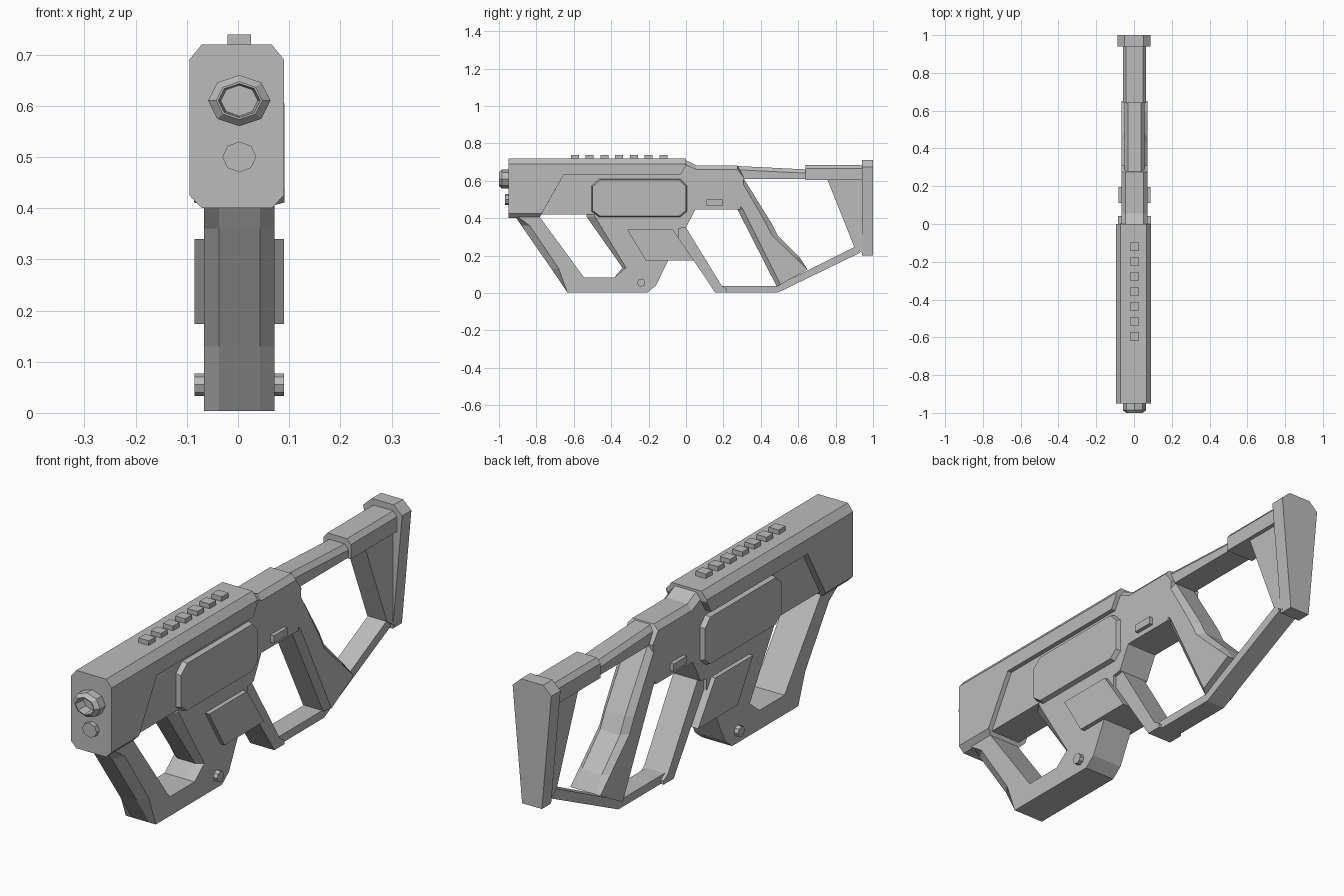
import bpy, bmesh, math
from mathutils import Vector

old = bpy.data.objects.get("Cube")
if old:
    bpy.data.objects.remove(old)

grey = bpy.data.materials.new("plain grey")
grey.use_nodes = True
COLOUR = (0.5, 0.5, 0.5, 1)
grey.diffuse_color = COLOUR
grey.node_tree.nodes["Principled BSDF"].inputs["Base Color"].default_value = COLOUR
MID = 0.0025


def loft(name, rings, cap=True):
    """Joins equal-length rings of points with quads and caps the ends."""
    bm = bmesh.new()
    loops = [[bm.verts.new(p) for p in ring] for ring in rings]
    n = len(loops[0])
    for a, b in zip(loops, loops[1:]):
        for i in range(n):
            j = (i + 1) % n
            bm.faces.new((a[i], a[j], b[j], b[i]))
    if cap:
        bm.faces.new(loops[0][::-1])
        bm.faces.new(loops[-1])
    bmesh.ops.remove_doubles(bm, verts=bm.verts, dist=0.0001)
    bmesh.ops.recalc_face_normals(bm, faces=bm.faces)
    mesh = bpy.data.meshes.new(name)
    bm.to_mesh(mesh)
    bm.free()
    mesh.materials.append(grey)
    obj = bpy.data.objects.new(name, mesh)
    bpy.context.collection.objects.link(obj)
    return obj


def slab(name, profile, half, edge=None, half_edge=None, mid=MID):
    """Side profile (y, z) across the width; 'edge' is the chamfered outer outline."""
    layers = [(half, profile)]
    if edge:
        layers.append((half_edge, edge))
    full = [(-x, p) for x, p in reversed(layers)] + layers
    return loft(name, [[(mid + x, y, z) for y, z in p] for x, p in full])


def shift(profile, moves):
    """Copies a profile with some points moved: {index: (dy, dz)}."""
    return [(y + moves.get(i, (0, 0))[0], z + moves.get(i, (0, 0))[1])
            for i, (y, z) in enumerate(profile)]


def shrink(profile, d):
    cy = sum(p[0] for p in profile) / len(profile)
    cz = sum(p[1] for p in profile) / len(profile)
    return [(y - math.copysign(d, y - cy), z - math.copysign(d, z - cz)) for y, z in profile]


def octagon(y, z, rx, rz):
    return [(MID + rx * math.cos(i * math.pi / 4), y, z + rz * math.sin(i * math.pi / 4))
            for i in range(8)]


# Wide front housing with chamfered long edges
housing = [(-.95, .40), (-.95, .72), (0, .72), (0, .68), (-.03, .63), (-.655, .63), (-.785, .40)]
slab("front_housing", housing, .068,
     shift(housing, {0: (0, .025), 1: (0, -.03), 2: (0, -.03), 6: (.014, .025)}), .0925, -.0025)

# Sight rail teeth
for i in range(7):
    y = -.616 + i * .079
    slab("rail_tooth", [(y, .71), (y, .739), (y + .043, .739), (y + .043, .71)], .023)

# Receiver behind and below the housing
receiver = [(-.8, .42), (-.8, .6), (-.655, .65), (-.03, .65), (0, .71), (.055, .683), (.275, .683),
            (.31, .615), (.29, .447), (.05, .447), (0, .35), (-.07, .34), (-.07, .42)]
slab("receiver", receiver, .048,
     shift(receiver, {4: (0, -.025), 5: (0, -.022), 6: (0, -.022)}), .0685)

# Front handle frame, open at the top, with chamfered strut and hole
frame = [(-.92, .42), (-.88, .36), (-.72, .13), (-.635, .004), (-.205, .004), (-.16, .04),
         (-.095, .175), (-.04, .29), (-.04, .5), (-.5, .5), (-.533, .41), (-.34, .135),
         (-.383, .083), (-.545, .083), (-.785, .41), (-.785, .5), (-.92, .5)]
slab("handle_frame", frame, .04,
     shift(frame, {1: (.045, 0), 2: (.04, 0), 10: (.045, 0), 11: (.02, 0)}), .0685)

# Rear grip, slanted and chamfered
grip = [(.26, .66), (.31, .61), (.458, .372), (.49, .308), (.608, .19), (.65, .126),
        (.485, .035), (.275, .447), (.26, .5)]
slab("rear_grip", grip, .045,
     shift(grip, {1: (-.02, 0), 2: (-.03, 0), 3: (-.03, 0), 4: (-.025, 0),
                  6: (.02, .01), 7: (.03, 0)}), .0685)

# Trigger guard and the rail that runs back to the stock
slab("trigger_guard", [(-.07, .34), (0, .35), (.19, .04), (.22, .02), (.22, .004), (.155, .004)], .055)
slab("lower_rail", [(.17, .038), (.485, .038), (.91, .25), (.93, .215), (.495, .004), (.17, .004)], .042)

# Stock tubes with chamfered tops
for name, pts, w in (
        ("stock_tube", [(.25, .61), (.25, .68), (.66, .66), (.66, .61)], .052),
        ("stock_sleeve", [(.64, .605), (.64, .685), (.95, .685), (.95, .605)], .062)):
    slab(name, pts, w - .017, shift(pts, {1: (0, -.02), 2: (0, -.02)}), w)

# Stock web and tapered butt plate
slab("stock_web", [(.75, .62), (.95, .62), (.95, .21), (.9, .245)], .045)
butt = [(-.088, .675), (-.05, .71), (.05, .71), (.088, .675), (.045, .2), (-.045, .2)]
loft("butt_plate", [[(x, y, z) for x, z in butt] for y in (.94, 1)])

# Raised side panels, buttons and pin
panel = [(-.505, .435), (-.505, .575), (-.465, .61), (-.03, .61), (.005, .575),
         (.005, .435), (-.03, .405), (-.465, .405)]
slab("side_panel", panel, .065, shrink(panel, .006), .088)
well = [(-.315, .34), (-.07, .34), (.042, .174), (-.215, .174)]
slab("well_panel", well, .087)
slab("release_button", [(.11, .468), (.11, .499), (.197, .499), (.197, .468)], .084)
pin = [(-.24 + .022 * math.cos(i * math.pi / 4), .055 + .022 * math.sin(i * math.pi / 4))
       for i in range(8)]
slab("frame_pin", pin, .087)

# Hollow muzzle and the small cylinder below it
loft("muzzle", [octagon(-.94, .61, .061, .05), octagon(-.985, .61, .061, .05),
                octagon(-1, .61, .045, .037), octagon(-1, .61, .041, .033),
                octagon(-.955, .61, .036, .03)])
loft("lower_cylinder", [octagon(-.94, .5, .033, .03), octagon(-.968, .5, .033, .03)])
